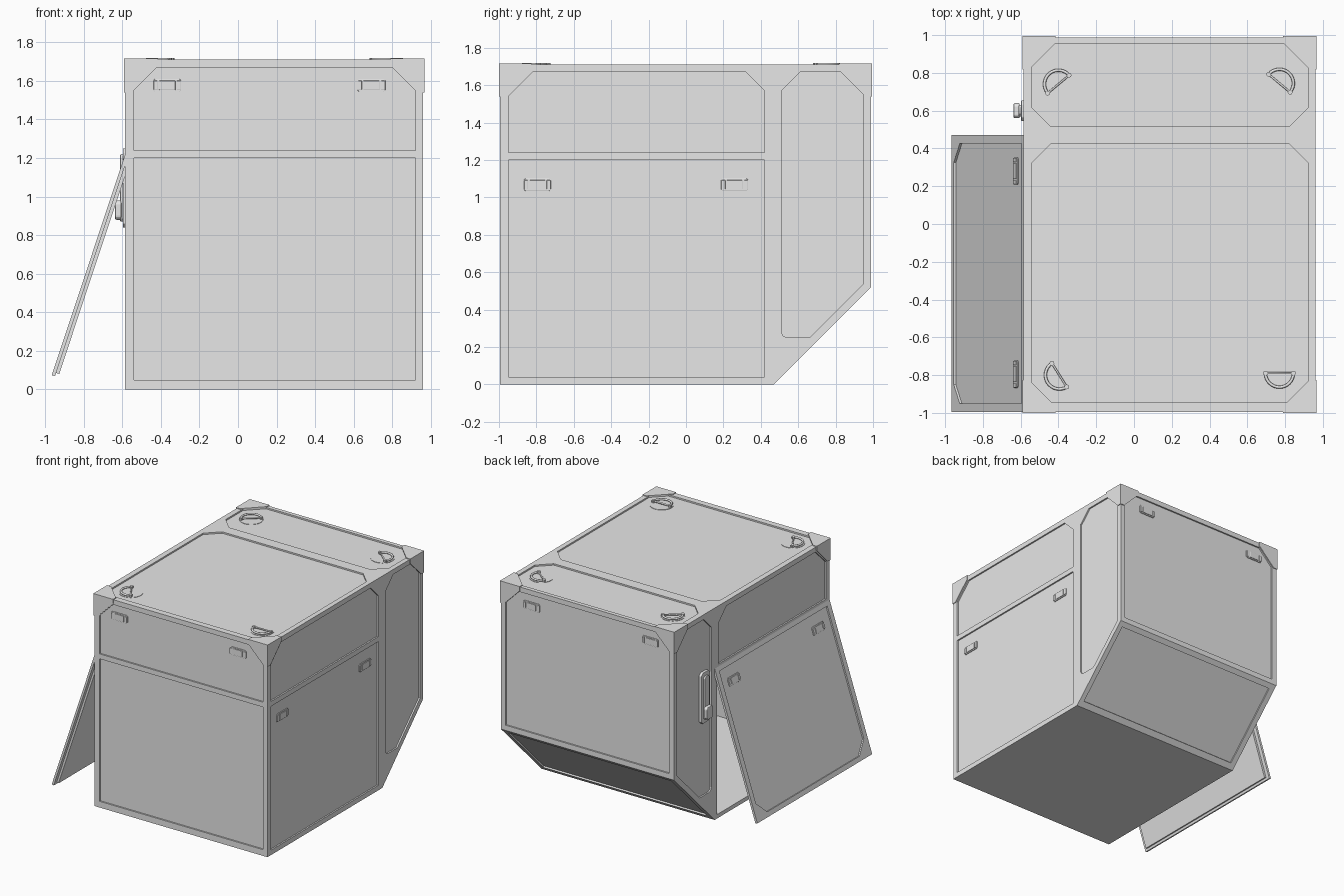
import bpy
import bmesh
from math import sin, cos, pi, radians, sqrt
from mathutils import Vector

if "Cube" in bpy.data.objects:
    bpy.data.objects.remove(bpy.data.objects["Cube"])

# Single painted-metal colour
metal = bpy.data.materials.new("light_grey_metal")
metal.use_nodes = True
GREY = (0.8, 0.8, 0.8, 1)
metal.diffuse_color = GREY
metal.node_tree.nodes["Principled BSDF"].inputs["Base Color"].default_value = GREY

# Main extents
X0, X1, Y0, Y1, TOP = -0.585, 0.96, -0.995, 0.988, 1.71
SLOPE_Y, SLOPE_Z = 0.47, 0.518
HINGE_Z, TILT = 1.22, radians(18.4)
R = sqrt(0.5)
DEPTH = 0.012


# Each side maps (u, v, outward distance) to a point
def door_map(u, v, d):
    s = HINGE_Z - v
    return (X0 - s * sin(TILT) - d * cos(TILT), u, HINGE_Z - s * cos(TILT) + d * sin(TILT))


SIDES = {
    "front": lambda u, v, d: (u, Y0 - d, v),
    "back": lambda u, v, d: (u, Y1 + d, v),
    "right": lambda u, v, d: (X1 + d, u, v),
    "left": lambda u, v, d: (X0 - d, u, v),
    "top": lambda u, v, d: (u, v, TOP + d),
    "slope": lambda u, v, d: (u, SLOPE_Y + (v + d) * R, (v - d) * R),
    "door": door_map,
}


def add_prism(bm, side, pts, d0, d1):
    f = SIDES[side]
    low = [bm.verts.new(f(u, v, d0)) for u, v in pts]
    high = [bm.verts.new(f(u, v, d1)) for u, v in pts]
    bm.faces.new(low)
    bm.faces.new(high)
    n = len(pts)
    for i in range(n):
        j = (i + 1) % n
        bm.faces.new((low[i], low[j], high[j], high[i]))


def make(name, prisms, bevel=0):
    bm = bmesh.new()
    for p in prisms:
        add_prism(bm, *p)
    bmesh.ops.recalc_face_normals(bm, faces=bm.faces)
    if bevel:
        bmesh.ops.bevel(bm, geom=bm.edges[:], offset=bevel, segments=2,
                        affect='EDGES', profile=0.5)
    me = bpy.data.meshes.new(name)
    bm.to_mesh(me)
    bm.free()
    me.materials.append(metal)
    ob = bpy.data.objects.new(name, me)
    bpy.context.collection.objects.link(ob)
    return ob


def panel(u0, u1, v0, v1, bl=0, br=0, tr=0, tl=0):
    """Rectangle with optional cut corners."""
    pts = []
    for u, v, c, su, sv in ((u0, v0, bl, 1, 1), (u1, v0, br, -1, 1),
                            (u1, v1, tr, -1, -1), (u0, v1, tl, 1, -1)):
        if c:
            pair = [(u, v + sv * c), (u + su * c, v)]
            pts += pair if su == sv else pair[::-1]
        else:
            pts.append((u, v))
    return pts


def cut(ob, cutter):
    cutter.hide_render = True
    mod = ob.modifiers.new("cut", 'BOOLEAN')
    mod.operation = 'DIFFERENCE'
    mod.solver = 'EXACT'
    mod.object = cutter
    bpy.context.view_layer.objects.active = ob
    bpy.ops.object.modifier_apply(modifier=mod.name)
    bpy.data.objects.remove(cutter)


# Container shell: extruded side profile, hollowed, with a doorway
def profile(t):
    k = t * (sqrt(2) - 1)
    return [(Y0 + t, t), (SLOPE_Y - k, t), (Y1 - t, SLOPE_Z + k), (Y1 - t, TOP - t), (Y0 + t, TOP - t)]


WALL = 0.03
body = make("container_shell", [("right", profile(0), X0 - X1, 0)])
cut(body, make("cavity_cutter", [("right", profile(WALL), X0 - X1 + WALL, -WALL)]))
cut(body, make("doorway_cutter", [("left", panel(-0.965, 0.44, 0.032, 1.21), -0.1, 0.1)]))

# Recessed panels within the frame
PX0, PX1 = -0.54, 0.92
upper_side = panel(-0.95, 0.42, 1.24, 1.67, tr=0.1, tl=0.13)
rear_side = [(0.51, 0.28), (0.52, 0.26), (0.54, 0.25), (0.66, 0.25), (0.95, 0.54), (0.95, 1.55),
             (0.85, 1.67), (0.61, 1.67), (0.51, 1.57)]
recesses = [
    ("front", panel(PX0, PX1, 0.05, 1.2)),
    ("front", panel(PX0, PX1, 1.24, 1.67, tr=0.12, tl=0.12)),
    ("back", panel(PX0, PX1, 0.56, 1.67, tr=0.12, tl=0.12)),
    ("slope", panel(PX0, PX1, 0.05, 0.69)),
    ("top", panel(PX0, PX1, 0.515, 0.955, 0.1, 0.1, 0.12, 0.12)),
    ("top", panel(PX0, PX1, -0.945, 0.425, 0.1, 0.1, 0.1, 0.1)),
    ("right", panel(-0.95, 0.42, 0.04, 1.2)),
]
for s in ("left", "right"):
    recesses += [(s, upper_side), (s, rear_side)]
cut(body, make("panel_cutter", [(s, p, -DEPTH, 0.02) for s, p in recesses]))

# Open door hanging from its top edge
door = make("side_door", [("door", panel(Y0, 0.47, 0.012, HINGE_Z), -0.018, 0)])
cut(door, make("door_panel_cutter",
               [("door", panel(-0.95, 0.425, 0.05, 1.185, bl=0.1, br=0.1), -DEPTH, 0.02)]))
make("door_inner_skin", [("door", panel(-0.965, 0.44, 0.03, 1.2), -0.035, -0.018)])

# Corner caps: three thin plates at each top corner
CAP = 0.006
cap_shape = [(-CAP, -CAP), (0.17, -CAP), (0.17, 0.03), (0.03, 0.17), (-CAP, 0.17)]


def corner(u, v, su, sv):
    return [(u + su * a, v + sv * b) for a, b in cap_shape]


for xn, x, sx in (("right", X1, -1), ("left", X0, 1)):
    for yn, y, sy in (("front", Y0, 1), ("back", Y1, -1)):
        make(f"{yn}_{xn}_corner_cap", [
            ("top", corner(x, y, sx, sy), 0, CAP),
            (yn, corner(x, TOP, sx, -1), 0, CAP),
            (xn, corner(y, TOP, sy, -1), 0, CAP)])


# Small grip plates set into the panels
def grip(side, u, v):
    w, h = 0.072, 0.033
    prisms = [(side, panel(u - w, u + w, v - h, v + h, .008, .008, .008, .008), -DEPTH, -0.005)]
    for c, half in ((u - 0.06, 0.01), (u + 0.06, 0.01), (u, 0.042)):
        prisms.append((side, panel(c - half, c + half, v - 0.024, v + 0.024), -0.006, 0))
    make(f"{side}_grip_plate", prisms, bevel=0.002)


for s, us, v in (("front", (-0.367, 0.692), 1.577), ("back", (-0.367, 0.692), 1.577),
                 ("right", (-0.795, 0.26), 1.068), ("door", (-0.795, 0.28), 1.068)):
    for u in us:
        grip(s, u, v)


# Folding D-rings in round dishes on the roof
def circle(x, y, r, n=32):
    return [(x + r * cos(2 * pi * i / n), y + r * sin(2 * pi * i / n)) for i in range(n)]


def d_ring(x, y, angle):
    a = radians(angle)
    make("roof_ring_dish", [("top", circle(x, y, 0.088), -DEPTH, -DEPTH + 0.003)])
    rad = 0.074
    arc = [Vector((x + rad * cos(a + t), y + rad * sin(a + t), TOP + 0.001))
           for t in [-pi / 2 + pi * i / 16 for i in range(17)]]
    cu = bpy.data.curves.new("roof_ring", 'CURVE')
    cu.dimensions = '3D'
    cu.bevel_depth = 0.008
    cu.bevel_resolution = 2
    sp = cu.splines.new('POLY')
    sp.points.add(len(arc) - 1)
    for p, q in zip(sp.points, arc):
        p.co = (*q, 1)
    sp.use_cyclic_u = True
    tmp = bpy.data.objects.new("roof_ring_path", cu)
    bpy.context.collection.objects.link(tmp)
    me = bpy.data.meshes.new_from_object(tmp.evaluated_get(bpy.context.evaluated_depsgraph_get()))
    bpy.data.objects.remove(tmp)
    me.materials.clear()
    me.materials.append(metal)
    for poly in me.polygons:
        poly.use_smooth = True
    bpy.context.collection.objects.link(bpy.data.objects.new("roof_ring", me))
    # Lugs holding the straight bar
    make("roof_ring_lugs", [("top", circle(p.x, p.y, 0.013, 8), -DEPTH, 0.009)
                            for p in (arc[0], arc[-1])])


for x, y, ang in ((-0.40, 0.74, 130), (0.77, 0.745, 50), (-0.395, -0.8, 212), (0.77, -0.79, 270)):
    d_ring(x, y, ang)

# Door latch on the left rear panel
make("latch_plate", [("left", panel(0.545, 0.655, 0.84, 1.25, .02, .02, .02, .02), -DEPTH, 0.012)], 0.004)
make("latch_lever", [("left", panel(0.57, 0.63, 0.87, 1.22, .015, .015, .015, .015), 0.01, 0.026)], 0.004)
make("latch_knob", [("left", panel(0.56, 0.64, 0.88, 0.98, .015, .015, .015, .015), 0.02, 0.052)], 0.006)
